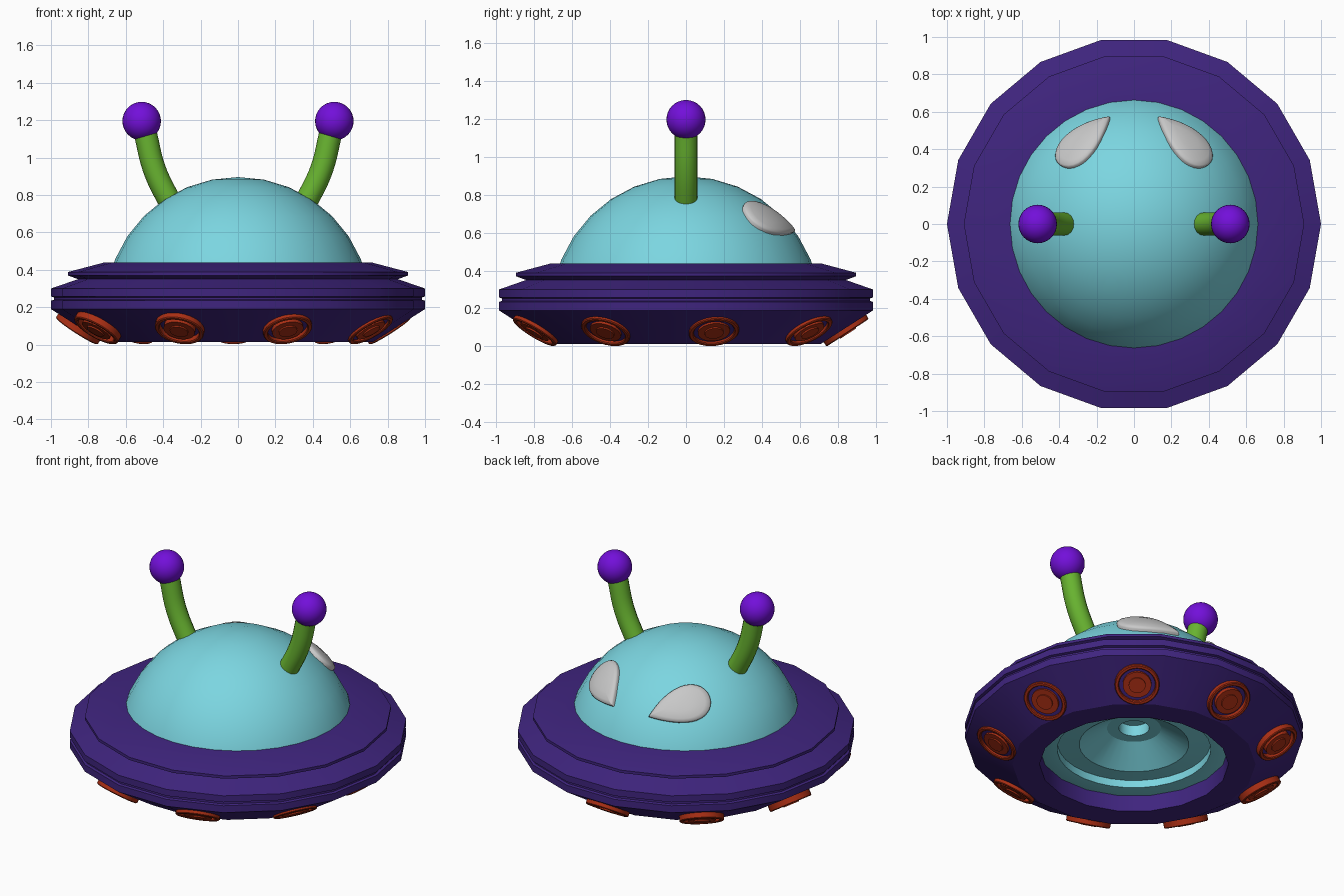
import bpy, bmesh, math
from mathutils import Vector

if "Cube" in bpy.data.objects:
    bpy.data.objects.remove(bpy.data.objects["Cube"])


def material(name, r, g, b):
    m = bpy.data.materials.new(name)
    m.use_nodes = True
    m.diffuse_color = (r, g, b, 1)
    m.node_tree.nodes["Principled BSDF"].inputs["Base Color"].default_value = (r, g, b, 1)
    return m


purple = material("dark purple", 0.05, 0.018, 0.21)
teal = material("teal", 0.2, 0.67, 0.75)
green = material("leaf green", 0.14, 0.46, 0.03)
violet = material("bright violet", 0.17, 0.005, 0.7)
red = material("rust red", 0.4, 0.028, 0.007)
grey = material("light grey", 0.58, 0.58, 0.58)


def finish(bm, name, mat, angle=30):
    bmesh.ops.remove_doubles(bm, verts=bm.verts, dist=0.0001)
    bmesh.ops.recalc_face_normals(bm, faces=bm.faces)
    mesh = bpy.data.meshes.new(name)
    bm.to_mesh(mesh)
    bm.free()
    mesh.materials.append(mat)
    obj = bpy.data.objects.new(name, mesh)
    bpy.context.collection.objects.link(obj)
    smooth(obj, angle)
    return obj


def smooth(obj, angle=30):
    bpy.ops.object.select_all(action="DESELECT")
    obj.select_set(True)
    bpy.context.view_layer.objects.active = obj
    bpy.ops.object.shade_smooth_by_angle(angle=math.radians(angle))


def bridge(bm, a, b):
    n = len(a)
    for i in range(n):
        j = (i + 1) % n
        bm.faces.new((a[i], a[j], b[j], b[i]))


def lathe(bm, profile, sides, closed=False):
    """Spin (radius, height) points about z; radius 0 closes to a point."""
    rings = []
    for r, z in profile:
        rings.append([bm.verts.new((r * math.cos(math.tau * i / sides),
                                    r * math.sin(math.tau * i / sides), z))
                      for i in range(sides)])
    for a, b in zip(rings, rings[1:]):
        bridge(bm, a, b)
    if closed:
        bridge(bm, rings[-1], rings[0])


# Saucer hull: an eighteen-sided ring with stepped rims
bm = bmesh.new()
lathe(bm, [(0.56, 0.013), (0.72, 0.013), (1, 0.19), (1, 0.235), (0.985, 0.24),
           (0.985, 0.253), (1, 0.258), (1, 0.3), (0.855, 0.35), (0.91, 0.37),
           (0.91, 0.388), (0.72, 0.438), (0.56, 0.438)], 18, closed=True)
finish(bm, "saucer_hull", purple, 25)

# Dome with a stepped hollow on its underside
DOME_R, DOME_C = 0.711, Vector((0, 0, 0.185))
arc = [math.radians(90 - 11.25 * i) for i in range(9)]
bm = bmesh.new()
lathe(bm, [(DOME_R * max(0, math.cos(a)), DOME_C.z + DOME_R * math.sin(a)) for a in arc]
      + [(0.6, 0.12), (0.455, 0.116), (0.455, 0.165), (0.325, 0.15),
         (0.16, 0.26), (0.09, 0.26), (0.09, 0.33), (0, 0.33)], 32)
finish(bm, "dome", teal)

# Round lamps on the sloping underside, one on every second hull face
for k in range(9):
    a = math.radians(10 + 40 * k)
    out = Vector((math.cos(a), math.sin(a), 0))
    bm = bmesh.new()
    lathe(bm, [(0.133, -0.02), (0.133, 0.02), (0.128, 0.025), (0.113, 0.025),
               (0.108, 0.02), (0.108, -0.02)], 28, closed=True)
    lathe(bm, [(0.085, -0.02), (0.085, 0.022), (0.05, 0.022), (0.05, 0.03), (0, 0.03)], 28)
    lamp = finish(bm, f"lamp_{k + 1}", red)
    lamp.location = out * 0.838 + Vector((-0.024, 0, 0.093))
    lamp.rotation_mode = "QUATERNION"
    lamp.rotation_quaternion = (out * 0.546 - Vector((0, 0, 0.837))).to_track_quat("Z", "Y")

for side, s in (("left", 1), ("right", -1)):
    # Bent antenna stalk
    curve = bpy.data.curves.new(f"{side}_antenna", "CURVE")
    curve.dimensions = "3D"
    curve.bevel_depth = 0.0615
    curve.bevel_resolution = 6
    curve.use_fill_caps = True
    path = [(0.3, 0.66), (0.375, 0.785), (0.448, 0.94), (0.493, 1.12), (0.51, 1.19)]
    spline = curve.splines.new("BEZIER")
    spline.bezier_points.add(len(path) - 1)
    for p, (x, z) in zip(spline.bezier_points, path):
        p.co = (s * x, 0, z)
        p.handle_left_type = p.handle_right_type = "AUTO"
    spline.resolution_u = 5
    curve.materials.append(green)
    stalk = bpy.data.objects.new(f"{side}_antenna", curve)
    bpy.context.collection.objects.link(stalk)
    bpy.ops.object.select_all(action="DESELECT")
    stalk.select_set(True)
    bpy.context.view_layer.objects.active = stalk
    bpy.ops.object.convert(target="MESH")
    smooth(bpy.context.object, 40)

    # Antenna ball
    bm = bmesh.new()
    bmesh.ops.create_uvsphere(bm, u_segments=32, v_segments=16, radius=0.103)
    ball = finish(bm, f"{side}_antenna_ball", violet)
    ball.location = (s * 0.515, 0, 1.195)

    # Teardrop eye wrapped over the back of the dome, tip towards the middle
    normal = Vector((s * 0.267, 0.452, 0.48)).normalized()
    axis = Vector((s * -0.26, 0.25, -0.1))
    axis = (axis - normal * axis.dot(normal)).normalized()
    across = normal.cross(axis)
    bm = bmesh.new()
    rings = []
    for scale, lift in ((1, -0.02), (1, 0.012), (0.95, 0.02), (0.8, 0.026), (0.4, 0.03), (0, 0.03)):
        ring = []
        for i in range(32):
            t = math.tau * i / 32
            u = 0.195 * math.cos(t) * scale
            v = 0.15 * math.sin(t) * math.sin(t / 2) * scale
            d = (normal * DOME_R + axis * u + across * v).normalized()
            ring.append(bm.verts.new(DOME_C + d * (DOME_R + lift)))
        rings.append(ring)
    for a, b in zip(rings, rings[1:]):
        bridge(bm, a, b)
    finish(bm, f"{side}_eye", grey, 50)
